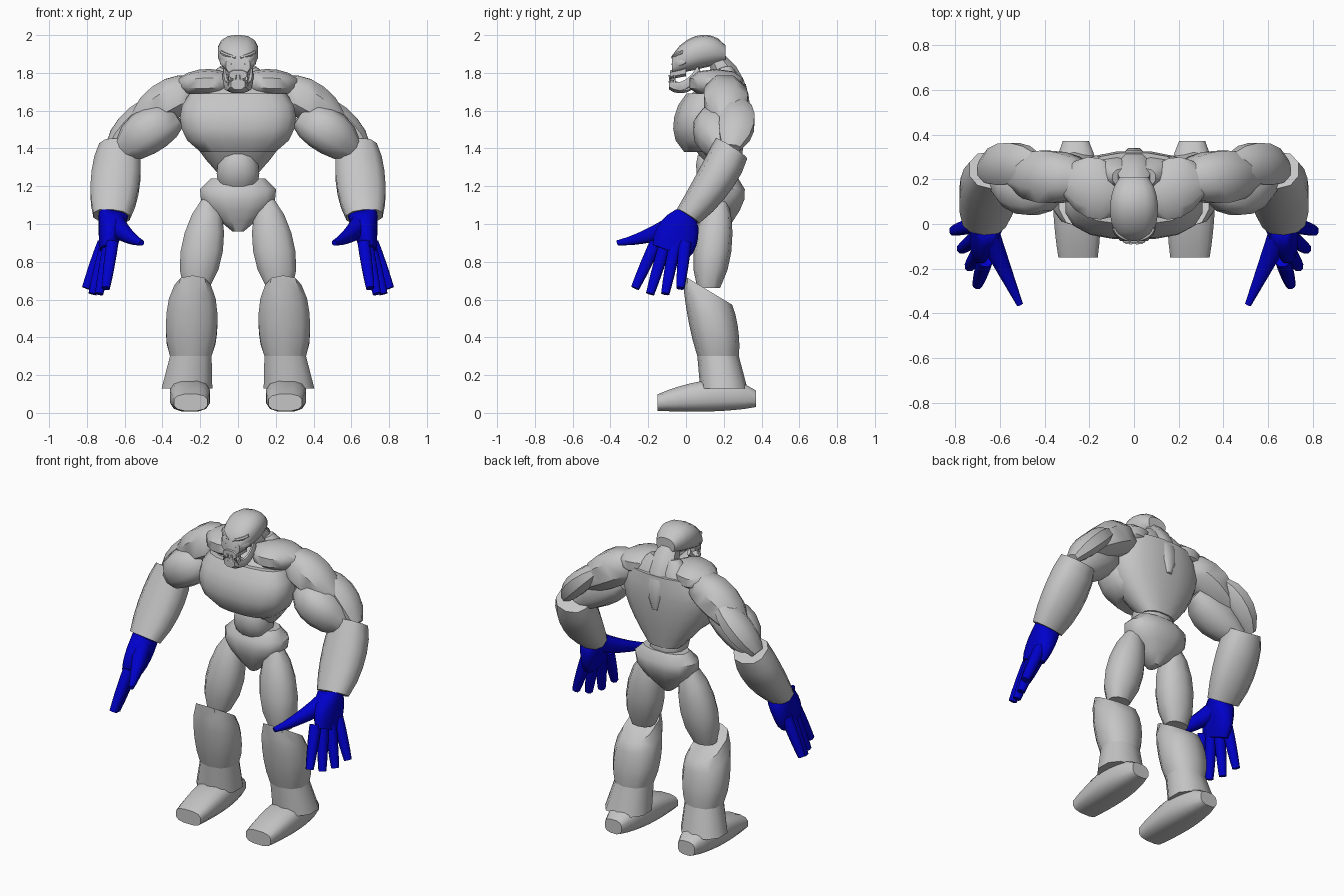
import bpy, bmesh, math
from mathutils import Vector

cube = bpy.data.objects.get("Cube")
if cube:
    bpy.data.objects.remove(cube, do_unlink=True)


def material(name, rgb):
    m = bpy.data.materials.new(name)
    m.use_nodes = True
    m.diffuse_color = (*rgb, 1)
    m.node_tree.nodes["Principled BSDF"].inputs["Base Color"].default_value = (*rgb, 1)
    return m


GREY = material("stone grey", (.56, .56, .56))
BLUE = material("glove blue", (0, 0, .6))
X, Y, Z = Vector((1, 0, 0)), Vector((0, 1, 0)), Vector((0, 0, 1))


def mix(pair_of_values, t):
    return pair_of_values[0] * (1 - t) + pair_of_values[1] * t


def squircle(value, power):
    return math.copysign(abs(value) ** power, value)


def muscle(name, start, end, width, depth, swell=(0, 0), bow=(0, 0, 0), skew=1, tilt=0,
           steps=5, sides=10, axis=None, hint=X, power=.85, mat=GREY, side=1, angle=45):
    """Sweep a rounded section from start to end, swelling and bowing in between."""
    bm = bmesh.new()
    start, end, bow = Vector(start), Vector(end), Vector(bow)
    along = axis or (end - start).normalized()
    across = (hint - along * hint.dot(along)).normalized()
    outward = along.cross(across)
    rings = []
    for i in range(steps + 1):
        t = i / steps
        hump = abs(math.sin(math.pi * t ** skew)) ** .7
        centre = start.lerp(end, t) + bow * hump
        w, d = mix(width, t) + swell[0] * hump, mix(depth, t) + swell[1] * hump
        ring = []
        for k in range(sides):
            turn = math.tau * (k + .5) / sides
            offset = (across * w * squircle(math.cos(turn), power)
                      + outward * d * squircle(math.sin(turn), power))
            offset.z += tilt * (1 - t) * offset.y
            p = centre + offset
            ring.append(bm.verts.new((p.x * side, p.y, p.z)))
        rings.append(ring)
    for low, high in zip(rings, rings[1:]):
        for k in range(sides):
            n = (k + 1) % sides
            bm.faces.new((low[k], low[n], high[n], high[k]))
    bm.faces.new(rings[0])
    bm.faces.new(rings[-1])
    bmesh.ops.recalc_face_normals(bm, faces=bm.faces)
    mesh = bpy.data.meshes.new(name)
    bm.to_mesh(mesh)
    bm.free()
    mesh.materials.append(mat)
    ob = bpy.data.objects.new(name, mesh)
    bpy.context.collection.objects.link(ob)
    bpy.ops.object.select_all(action="DESELECT")
    ob.select_set(True)
    bpy.context.view_layer.objects.active = ob
    bpy.ops.object.shade_smooth_by_angle(angle=math.radians(angle))


def pair(name, start, end, **options):
    for side, label in ((1, "left"), (-1, "right")):
        muscle(f"{label}_{name}", start, end, side=side, **options)


# Torso
muscle("ribcage", start=(0, .21, 1.27), end=(0, .2, 1.74), width=(.11, .24), depth=(.07, .12),
       swell=(.11, .07), bow=(0, -.05, 0), skew=1.3, steps=7, sides=16, axis=Z)
muscle("pectorals", start=(0, .11, 1.38), end=(0, .12, 1.69), width=(.2, .26), depth=(.12, .12),
       swell=(.08, .045), bow=(0, -.02, 0), skew=.9, sides=16, axis=Z, power=.75)
muscle("abdomen", start=(0, .18, 1.17), end=(0, .14, 1.41), width=(.08, .05), depth=(.07, .05),
       swell=(.05, .05), sides=12, axis=Z)
muscle("pelvis", start=(0, .17, .96), end=(0, .2, 1.24), width=(.03, .15), depth=(.04, .08),
       swell=(.1, .06), skew=1.4, sides=12, axis=Z)
pair("collar", start=(.04, .14, 1.75), end=(.32, .18, 1.74), width=(.06, .05), depth=(.04, .03),
     swell=(.09, .04), axis=X, hint=Y)
pair("upper_back", start=(.05, .21, 1.82), end=(.14, .27, 1.5), width=(.05, .04),
     depth=(.04, .02), swell=(.06, .045))
muscle("neck", start=(0, .16, 1.88), end=(0, .31, 1.52), width=(.06, .02), depth=(.05, .02),
       swell=(.04, .04), bow=(0, .02, 0), sides=8)

# Skull, face ridges and jaw
muscle("skull", start=(0, -.075, 1.84), end=(0, .21, 1.9), width=(.065, .065),
       depth=(.05, .045), swell=(.045, .042), bow=(0, 0, .04), steps=7, sides=14, axis=Y)
muscle("upper_jaw", start=(0, 0, 1.81), end=(0, -.085, 1.79), width=(.07, .05),
       depth=(.03, .025), steps=2, sides=8, axis=Y)
pair("brow", start=(.01, -.07, 1.88), end=(.09, -.02, 1.91), width=(.01, .01),
     depth=(.01, .01), bow=(.01, -.01, 0), sides=6, hint=Z)
pair("cheekbone", start=(.03, -.07, 1.845), end=(.09, 0, 1.86), width=(.01, .01),
     depth=(.01, .01), swell=(.01, .005), bow=(.01, -.01, 0), sides=6, hint=Z)
pair("jaw_side", start=(.07, .07, 1.82), end=(.04, -.07, 1.74), width=(.02, .03),
     depth=(.01, .015), bow=(.01, 0, -.04), sides=6, hint=Z)
muscle("chin", start=(0, .03, 1.72), end=(0, -.09, 1.74), width=(.05, .04), depth=(.01, .03),
       swell=(.02, .01), bow=(0, 0, -.01), sides=8, axis=Y)
for i in range(3):
    x, y = .014 + i * .02, i * .012 - .085
    for row, root, tip in (("upper", 1.79, 1.75), ("lower", 1.75, 1.785)):
        pair(f"{row}_tooth_{i + 1}", start=(x, y, root), end=(x, y, tip),
             width=(.008, .002), depth=(.008, .002), steps=1, sides=5)

# Arms
pair("shoulder", start=(.2, .2, 1.72), end=(.54, .22, 1.53), width=(.06, .07), depth=(.07, .06),
     swell=(.06, .05), bow=(0, 0, .03), sides=8, hint=Y)
pair("biceps", start=(.32, .17, 1.57), end=(.62, .2, 1.38), width=(.06, .06), depth=(.06, .06),
     swell=(.06, .06), bow=(0, -.03, .02), hint=Y)
pair("triceps", start=(.42, .26, 1.66), end=(.68, .24, 1.4), width=(.05, .05), depth=(.03, .03),
     swell=(.05, .04), bow=(.01, .02, .01), sides=8, hint=Y)
pair("forearm", start=(.63, .24, 1.4), end=(.67, .01, 1.04), width=(.11, .1), depth=(.1, .07),
     swell=(.03, .015), bow=(0, .02, 0))

# Hands
pair("palm", start=(.66, 0, 1.05), end=(.695, -.085, .85), width=(.06, .1), depth=(.08, .04),
     swell=(.035, 0), sides=12, hint=Y, mat=BLUE, angle=60)
for i, name in enumerate(("index", "middle", "ring", "little")):
    drop = .03 if name in ("middle", "ring") else 0
    pair(f"{name}_finger", start=(.665 + i * .016, i * .052 - .16, .9),
         end=(.7 + i * .035, i * .08 - .27, .66 - drop), width=(.034, .023),
         depth=(.034, .023), swell=(.003, .003), sides=8, hint=Y, mat=BLUE, angle=60)
pair("thumb", start=(.65, -.05, 1), end=(.51, -.36, .9), width=(.06, .015), depth=(.055, .015),
     bow=(0, 0, -.015), sides=8, hint=Z, mat=BLUE, angle=60)

# Legs
pair("thigh", start=(.15, .17, 1.15), end=(.22, .12, .66), width=(.03, .07), depth=(.04, .06),
     swell=(.065, .05), axis=Z)
pair("shin", start=(.24, .115, .65), end=(.25, .17, .3), width=(.1, .115), depth=(.13, .11),
     swell=(.035, .015), tilt=-.6, skew=.9, axis=Z)
pair("boot_cuff", start=(.25, .17, .3), end=(.27, .2, .13), width=(.115, .14),
     depth=(.11, .125), steps=2, axis=Z)
pair("foot", start=(.25, -.15, .055), end=(.26, .37, .075), width=(.09, .06), depth=(.045, .045),
     swell=(.035, .04), bow=(0, 0, .025), skew=1.25, steps=9, sides=12, axis=Y, power=.7)
